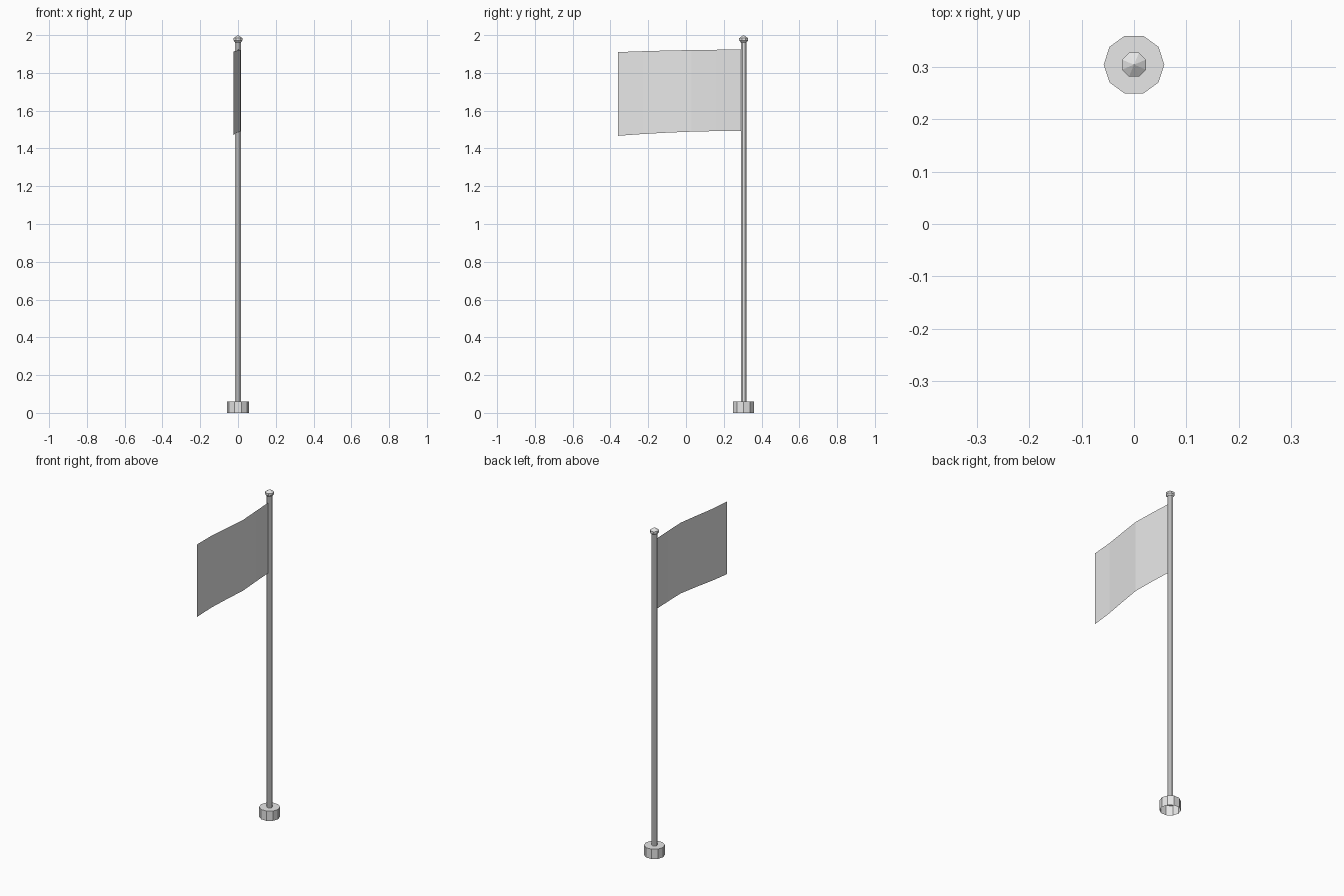
import bpy, math

if "Cube" in bpy.data.objects:
    bpy.data.objects.remove(bpy.data.objects["Cube"])

POLE_Y = 0.305

# One plain grey for every part
grey = bpy.data.materials.new("light_grey")
grey.diffuse_color = (0.8, 0.8, 0.8, 1)
grey.use_nodes = True
grey.node_tree.nodes["Principled BSDF"].inputs["Base Color"].default_value = grey.diffuse_color


def make_object(name, verts, faces):
    mesh = bpy.data.meshes.new(name)
    mesh.from_pydata(verts, [], faces)
    mesh.materials.append(grey)
    obj = bpy.data.objects.new(name, mesh)
    bpy.context.collection.objects.link(obj)
    return obj


def lathe(name, profile, sides, turn=0.0, cap_top=False):
    """Spin (radius, z) points around the pole axis; zero radius closes to a tip."""
    verts, faces, rings = [], [], []
    for r, z in profile:
        n = sides if r > 0 else 1
        rings.append([len(verts) + i for i in range(n)])
        for i in range(n):
            a = turn + 2 * math.pi * i / sides
            verts.append((r * math.cos(a), POLE_Y + r * math.sin(a), z))
    for low, high in zip(rings, rings[1:]):
        for i in range(sides):
            j = (i + 1) % sides
            if len(high) == 1:
                faces.append((low[i], low[j], high[0]))
            else:
                faces.append((low[i], low[j], high[j], high[i]))
    if cap_top:
        faces.append(tuple(rings[-1]))
    return make_object(name, verts, faces)


# Base: ten-sided cup, open underneath
lathe("base", [(0.058, 0), (0.058, 0.06)], 10, cap_top=True)

# Pole and pointed finial share the same eight-sided layout
eighth = math.pi / 8
lathe("pole", [(0.0162, 0.06), (0.0162, 1.968)], 8, eighth)
lathe("finial", [(0.0162, 1.962), (0.025, 1.971), (0.025, 1.984), (0, 2.0)], 8, eighth)

# Flag: single sheet in five strips, waving sideways and drooping at the free end
wave = [0, 0.007, 0.013, -0.003, -0.019, -0.025]
verts = []
for i, x in enumerate(wave):
    t = i / 5
    y = 0.29 - 0.65 * t
    verts += [(x, y, 1.493 - 0.026 * t ** 2), (x, y, 1.923 - 0.013 * t ** 2)]
faces = [(2 * i, 2 * i + 1, 2 * i + 3, 2 * i + 2) for i in range(5)]
make_object("flag", verts, faces)
